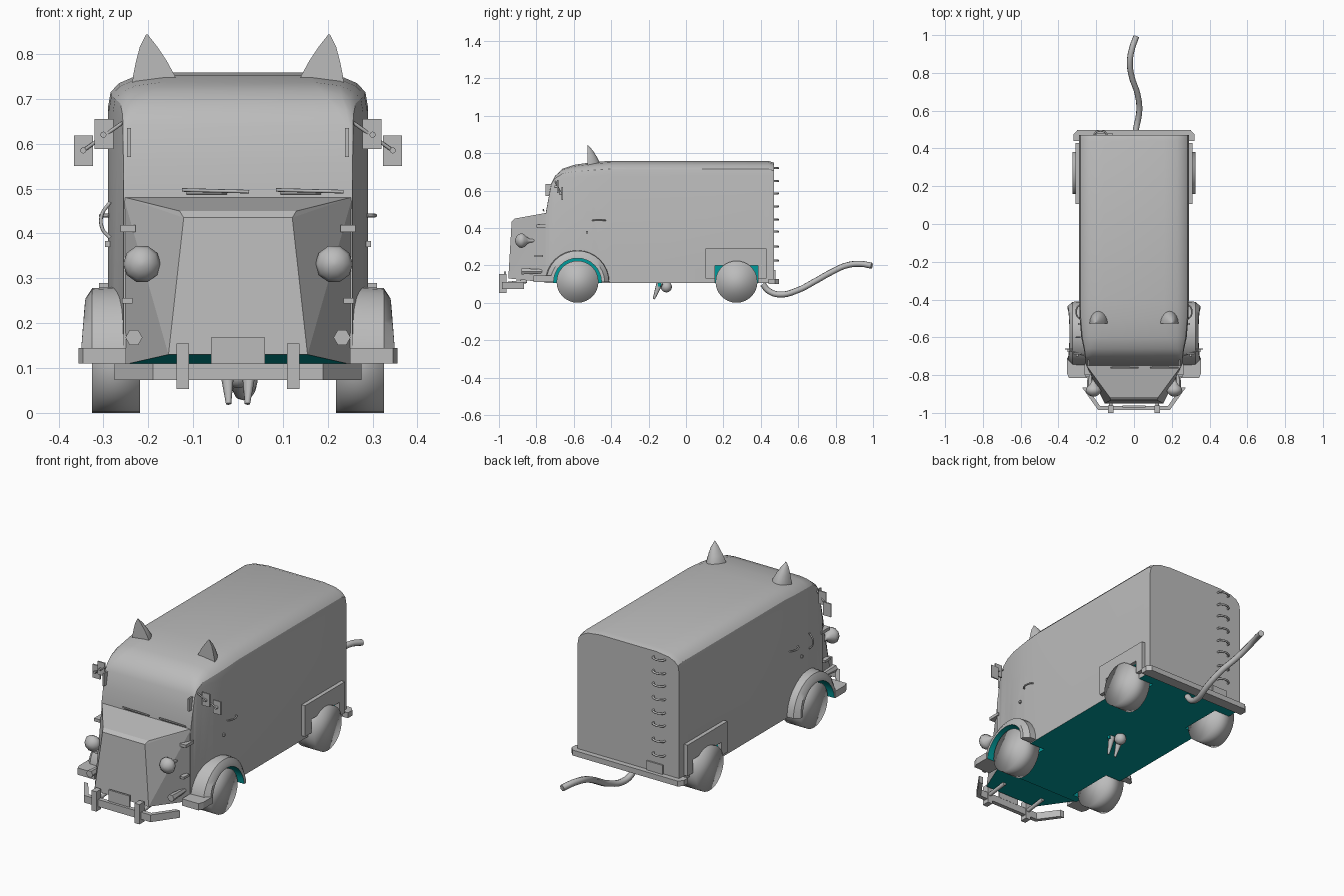
import bpy, bmesh, math
from mathutils import Vector

if "Cube" in bpy.data.objects:
    bpy.data.objects.remove(bpy.data.objects["Cube"])


def material(name, rgb):
    m = bpy.data.materials.new(name)
    m.diffuse_color = (*rgb, 1)
    m.use_nodes = True
    m.node_tree.nodes["Principled BSDF"].inputs["Base Color"].default_value = m.diffuse_color
    return m


GREY = material("light grey", (0.5, 0.5, 0.5))
TEAL = material("teal underside", (0.0, 0.33, 0.33))


def finish(name, bm, angle=30, teal_rule=None):
    """Turn a bmesh into an object; faces matching teal_rule become teal."""
    bmesh.ops.recalc_face_normals(bm, faces=bm.faces)
    bm.normal_update()
    for f in bm.faces:
        if teal_rule and teal_rule(f):
            f.material_index = 1
    me = bpy.data.meshes.new(name)
    bm.to_mesh(me)
    bm.free()
    me.materials.append(GREY)
    me.materials.append(TEAL)
    ob = bpy.data.objects.new(name, me)
    bpy.context.collection.objects.link(ob)
    if angle:
        activate(ob)
        bpy.ops.object.shade_smooth_by_angle(angle=math.radians(angle))
    return ob


def activate(ob):
    bpy.ops.object.select_all(action='DESELECT')
    ob.select_set(True)
    bpy.context.view_layer.objects.active = ob


def loft(name, rings, angle=30, teal_rule=None):
    """Skin a list of equal-length closed rings and cap both ends."""
    bm = bmesh.new()
    rows = [[bm.verts.new(p) for p in r] for r in rings]
    n = len(rows[0])
    for a, b in zip(rows, rows[1:]):
        for i in range(n):
            j = (i + 1) % n
            bm.faces.new((a[i], a[j], b[j], b[i]))
    bm.faces.new(rows[0])
    bm.faces.new(rows[-1])
    return finish(name, bm, angle, teal_rule)


def box(name, x, y, z, teal_rule=None):
    return loft(name, [[(a, y[0], z[0]), (a, y[1], z[0]), (a, y[1], z[1]), (a, y[0], z[1])]
                       for a in x], 0, teal_rule)


def prism(name, outline, z0, z1):
    return loft(name, [[(x, y, z) for x, y in outline] for z in (z0, z1)], 0)


def rod(name, a, b, r0, r1=None, sides=8, angle=50, teal_rule=None):
    """Cylinder or cone running from a to b."""
    a, b = Vector(a), Vector(b)
    q = (b - a).to_track_quat('Z', 'Y')
    ring = lambda c, r: [c + q @ Vector((r * math.cos(t), r * math.sin(t), 0))
                         for t in (2 * math.pi * i / sides for i in range(sides))]
    return loft(name, [ring(a, r0), ring(b, r0 if r1 is None else r1)], angle, teal_rule)


def tube(name, pts, r):
    cu = bpy.data.curves.new(name, 'CURVE')
    cu.dimensions = '3D'
    cu.bevel_depth, cu.bevel_resolution, cu.use_fill_caps = r, 2, True
    sp = cu.splines.new('BEZIER')
    sp.bezier_points.add(len(pts) - 1)
    for bp, p in zip(sp.bezier_points, pts):
        bp.co = p
        bp.handle_left_type = bp.handle_right_type = 'AUTO'
    sp.resolution_u = 5
    cu.materials.append(GREY)
    ob = bpy.data.objects.new(name, cu)
    bpy.context.collection.objects.link(ob)


# Van body: cross-sections along y (y, half width, roof height, corner size)
corner = [(0, .085), (.006, .05), (.025, .03), (.06, .015), (.13, .006)]
sections = [(-.75, .255, .48, .05), (-.735, .256, .56, .07), (-.72, .257, .64, .12),
            (-.70, .259, .68, .3), (-.66, .266, .72, .6), (-.6, .279, .742, .85),
            (-.5, .288, .758, 1), (-.4, .29, .765, 1), (.44, .29, .765, 1), (.47, .29, .755, 1)]
rings = []
for y, w, t, s in sections:
    half = [(w, .105)] + [(w - dx * s, t - dz * s) for dx, dz in corner]
    rings.append([(x, y, z) for x, z in half] + [(-x, y, z) for x, z in reversed(half)])
below = lambda f: f.normal.z < -.8
body = loft("van_body", rings, 0, below)

# Wheel wells cut into the body
every = lambda f: True
for s in (-1, 1):
    wells = [rod("well_cutter", (.2 * s, -.58, .11), (.4 * s, -.58, .11), .128, sides=32, teal_rule=every),
             box("well_cutter", sorted((.2 * s, .4 * s)), (.155, .385), (0, .2), every)]
    for c in wells:
        c.hide_render = True
        m = body.modifiers.new("well", 'BOOLEAN')
        m.operation, m.object, m.solver = 'DIFFERENCE', c, 'EXACT'
        activate(body)
        bpy.ops.object.modifier_apply(modifier=m.name)
        bpy.data.objects.remove(c)
activate(body)
bpy.ops.object.shade_smooth_by_angle(angle=math.radians(30))

# Tapered hood
bm = bmesh.new()
for x, y, z in [(.255, -.745, .481), (.252, -.745, .108), (.13, -.915, .45),
                (.121, -.932, .435), (.155, -.95, .13)]:
    for s in (-1, 1):
        bm.verts.new((x * s, y, z))
bmesh.ops.convex_hull(bm, input=bm.verts)
finish("hood", bm, 0, below)

# Front bumper, overriders and plate
outer = [(-.275, -.865), (-.19, -.985), (.19, -.985), (.275, -.865)]
inner = [(.25, -.865), (.18, -.963), (-.18, -.963), (-.25, -.865)]
prism("front_bumper", outer + inner, .073, .11)
box("front_plate", (-.06, .06), (-.972, -.962), (.108, .168))

# Rear bumper, ladder and plate
prism("rear_bumper", [(-.32, .44), (-.32, .475), (-.3, .497), (.3, .497), (.32, .475), (.32, .44)], .1, .128)
for z in (.225, .3, .38, .445, .515, .585, .65, .72):
    tube("ladder_rung", [(-.21, .465, z), (-.205, .484, z), (-.15, .484, z), (-.145, .465, z)], .005)
box("rear_plate", (-.2, -.11), (.465, .478), (.125, .175))

# Parts repeated on both sides
for s in (-1, 1):
    span = lambda a, b: sorted((a * s, b * s))
    box("overrider", span(.109, .137), (-1, -.96), (.053, .155))
    rod("bumper_bracket", (.123 * s, -.97, .1), (.123 * s, -.85, .115), .01)

    # wheels, shaded as soft drums
    for y in (-.58, .27):
        wheel = rod("wheel", (.218 * s, y, .112), (.325 * s, y, .112), .112, sides=32, angle=0)
        for p in wheel.data.polygons:
            p.use_smooth = True

    # front fender arch with teal lining
    arch = []
    for i in range(17):
        a = math.pi * i / 16
        c, h = math.cos(a), math.sin(a)
        prof = [(.255, .172), (.325, .168), (.352 - .012 * h, .145), (.352 - .01 * h, .128), (.255, .128)]
        arch.append([(x * s, -.58 - r * c, .11 + r * h) for x, r in prof])
    toward = lambda f: f.normal.dot(Vector((0, -.58, .11)) - f.calc_center_median()) > .1
    loft("front_fender", arch, 35, toward)
    prism("fender_foot", [(x * s, y) for x, y in
                          [(.25, -.815), (.345, -.815), (.355, -.79), (.355, -.71), (.25, -.71)]], .11, .145)

    # rear wheel cover frame
    box("rear_cover_top", span(.285, .31), (.105, .43), (.2, .29))
    box("rear_cover_front", span(.285, .31), (.105, .155), (.13, .2))
    box("rear_cover_back", span(.285, .31), (.385, .43), (.13, .2))

    # headlight: ten-sided bulb tapering backwards
    lamp = [[(s * (.214 + r * math.cos(t)), y, .332 + r * math.sin(t))
             for t in (math.pi * i / 5 for i in range(10))]
            for y, r in ((-.914, .006), (-.908, .022), (-.895, .036), (-.88, .042),
                         (-.865, .036), (-.85, .02), (-.835, .01), (-.79, .008))]
    loft("headlight", lamp, 45)

    # small lamps and hinges on the hood sides
    rod("fog_lamp", (.232 * s, -.88, .168), (.232 * s, -.77, .168), .019, .012, 6, 0)
    box("hood_hinge_top", span(.228, .262), (-.8, -.735), (.403, .419))
    box("hood_hinge_low", span(.235, .258), (-.81, -.765), (.244, .256))
    box("door_knob", span(.285, .296), (-.535, -.525), (.37, .383))
    box("window_handle", span(.239, .247), (-.752, -.715), (.57, .635))
    tube("door_handle", [(.287 * s, -.5, .44), (.3 * s, -.49, .44), (.3 * s, -.44, .44), (.287 * s, -.43, .44)], .004)

    # wing mirrors on an arm
    box("mirror_inner", span(.278, .32), (-.69, -.683), (.588, .655))
    box("mirror_outer", span(.323, .366), (-.665, -.658), (.55, .618))
    rod("mirror_arm", (.25 * s, -.7, .652), (.347 * s, -.668, .583), .004)
    for x, y, z in ((.3, -.694, .62), (.345, -.67, .585)):
        rod("mirror_clamp", (x * s, y - .008, z), (x * s, y + .008, z), .007)

    # ears: half cones, flat at the front
    ear = []
    for z, r, cx in ((.72, .05, .187), (.75, .047, .187), (.785, .034, .193), (.815, .02, .199), (.843, .002, .203)):
        ear.append([(s * (cx + r * math.cos(t)), -.527 + 1.4 * r * math.sin(t), z)
                    for t in (math.pi * i / 10 for i in range(11))])
    loft("ear", ear, 45)

    # hanging prongs under the floor
    rod("under_prong", (.025 * s, -.14, .106), (.021 * s, -.172, .02), .018, .006)

# Wipers along the foot of the windscreen
for x in (-.125, .085):
    rod("wiper_arm", (x, -.762, .497), (x + .15, -.762, .493), .004)
    rod("wiper_blade", (x + .01, -.758, .49), (x + .1, -.758, .49), .003)

# Loop handle on the left side
tube("side_loop", [(-.285, -.6, .39), (-.302, -.6, .41), (-.304, -.6, .44), (-.285, -.6, .47)], .004)

# Ball under the floor
bm = bmesh.new()
bmesh.ops.create_uvsphere(bm, u_segments=14, v_segments=8, radius=.03)
bmesh.ops.translate(bm, verts=bm.verts, vec=(0, -.105, .085))
finish("under_ball", bm, 60)
box("under_bar", (-.045, .045), (-.15, -.135), (.088, .106), every)

# Curving tail
tube("tail", [(.0, .41, .1), (.0, .44, .065), (.01, .5, .044), (.028, .6, .068), (.018, .69, .115),
              (-.012, .78, .165), (-.022, .86, .2), (-.01, .93, .208), (.012, .993, .198)], .016)
